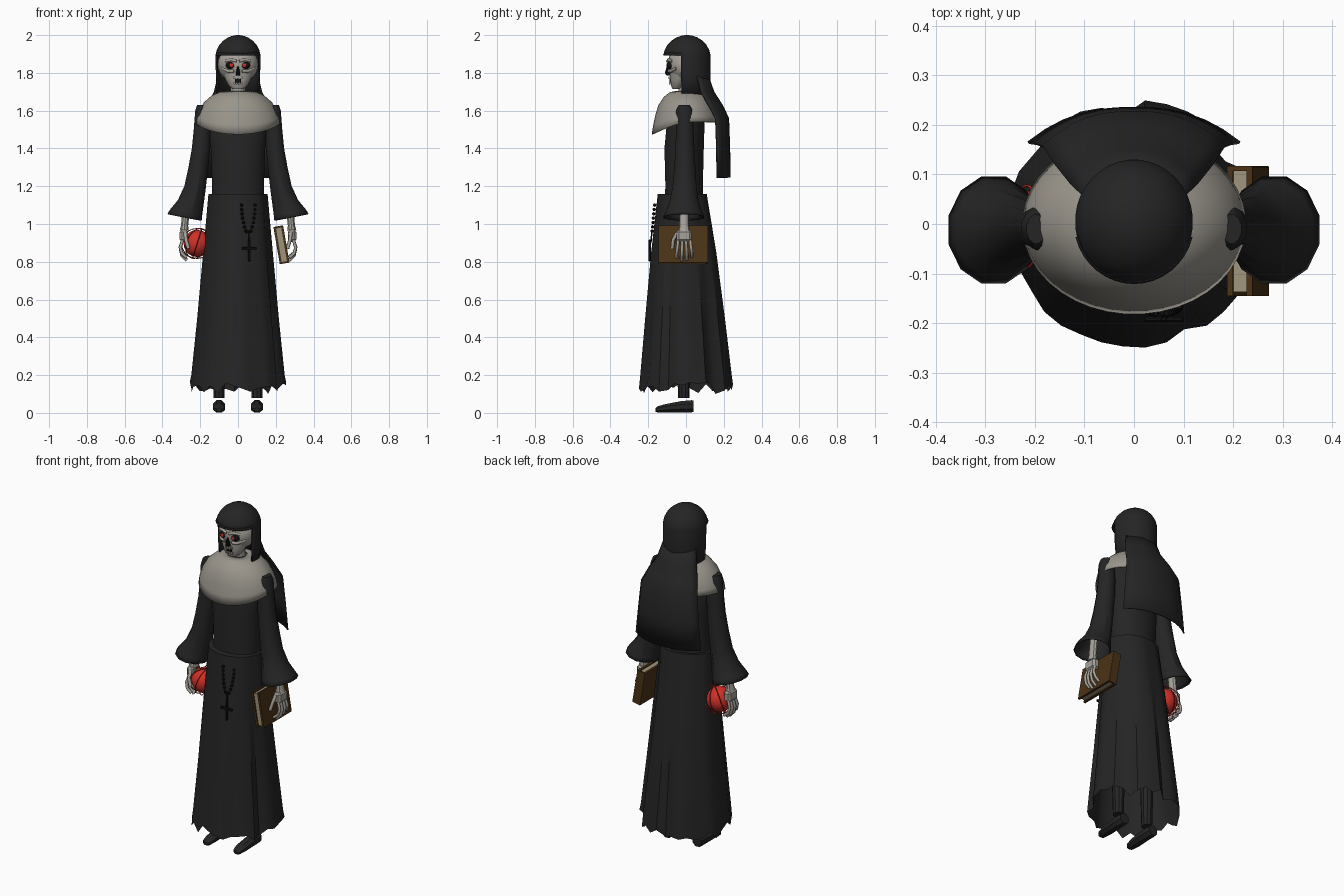
import bpy, bmesh, math, random
from mathutils import Vector, Matrix

random.seed(4)
cube = bpy.data.objects.get("Cube")
if cube:
    bpy.data.objects.remove(cube)


def material(name, rgb):
    m = bpy.data.materials.new(name)
    m.use_nodes = True
    m.diffuse_color = (*rgb, 1)
    bsdf = m.node_tree.nodes["Principled BSDF"]
    bsdf.inputs["Base Color"].default_value = (*rgb, 1)
    bsdf.inputs["Roughness"].default_value = 0.8
    return m


CLOTH = material("black cloth", (0.018, 0.018, 0.018))
LINEN = material("grey linen", (0.32, 0.30, 0.26))
BONE = material("pale bone", (0.38, 0.36, 0.32))
DARK = material("dark hollow", (0.006, 0.006, 0.006))
RED = material("red", (0.62, 0.03, 0.02))
LEATHER = material("brown leather", (0.07, 0.032, 0.008))
PAPER = material("old paper", (0.34, 0.29, 0.2))


def finish(name, bm, mat, thick=0):
    bmesh.ops.recalc_face_normals(bm, faces=bm.faces[:])
    mesh = bpy.data.meshes.new(name)
    bm.to_mesh(mesh)
    bm.free()
    ob = bpy.data.objects.new(name, mesh)
    bpy.context.collection.objects.link(ob)
    mesh.materials.append(mat)
    if thick:
        mod = ob.modifiers.new("thickness", "SOLIDIFY")
        mod.thickness = thick
    return ob


def loft(name, rings, mat, n=16, warp=None, caps=(True, True), thick=0, cut=None):
    """Skin elliptical rings (cx, cy, z, rx, ry); warp edits each point."""
    bm = bmesh.new()
    rows = []
    for k, (cx, cy, z, rx, ry) in enumerate(rings):
        row = []
        for i in range(n):
            a = math.tau * (i + 0.5) / n
            p = Vector((cx + rx * math.cos(a), cy + ry * math.sin(a), z))
            row.append(bm.verts.new(warp(p, k, i, a) if warp else p))
        rows.append(row)
    for lo, hi in zip(rows, rows[1:]):
        for i in range(n):
            j = (i + 1) % n
            bm.faces.new((lo[i], lo[j], hi[j], hi[i]))
    for row, closed in zip((rows[0], rows[-1]), caps):
        if closed:
            bm.faces.new(row)
    if cut:
        gone = [f for f in bm.faces if cut(f.calc_center_median())]
        bmesh.ops.delete(bm, geom=gone, context="FACES")
    return finish(name, bm, mat, thick)


def ball(name, loc, size, mat, seg=16):
    bm = bmesh.new()
    bmesh.ops.create_uvsphere(bm, u_segments=seg, v_segments=max(5, seg // 2), radius=1)
    bm.transform(Matrix.Translation(loc) @ Matrix.Diagonal((*size, 1)))
    return finish(name, bm, mat)


def box(name, loc, size, mat, tilt=0, bevel=0):
    bm = bmesh.new()
    bmesh.ops.create_cube(bm, size=1)
    bm.transform(Matrix.Diagonal((*size, 1)))
    if bevel:
        bmesh.ops.bevel(bm, geom=bm.edges[:], offset=bevel, segments=1, affect="EDGES")
    bm.transform(Matrix.Translation(loc) @ Matrix.Rotation(tilt, 4, "Y"))
    return finish(name, bm, mat)


def tube(name, points, radius, mat, cyclic=False):
    cu = bpy.data.curves.new(name, "CURVE")
    cu.dimensions = "3D"
    cu.bevel_depth, cu.bevel_resolution, cu.use_fill_caps = radius, 1, True
    sp = cu.splines.new("POLY")
    sp.points.add(len(points) - 1)
    for p, co in zip(sp.points, points):
        p.co = (*co, 1)
    sp.use_cyclic_u = cyclic
    cu.materials.append(mat)
    ob = bpy.data.objects.new(name, cu)
    bpy.context.collection.objects.link(ob)
    return ob


# Pleated skirt with a torn hem
N = 36
fold = [random.choice((0, 0, 0.03, 0.12)) for _ in range(N)]
hem = [random.uniform(-0.035, 0.03) for _ in range(N)]


def pleat(p, k, i, a):
    depth = (0.1, 0.5, 0.85, 1, 1)[k]
    front = max(0, -math.sin(a)) ** 4
    f = 1 - fold[i] * depth * (1 - 0.7 * front)
    return Vector((p.x * f, p.y * f, p.z + (hem[i] if k == 4 else 0)))


loft("skirt", [(0, -0.02, 1.16, 0.157, 0.13), (0, -0.012, 0.85, 0.185, 0.173),
               (0, -0.005, 0.5, 0.217, 0.212), (0, 0, 0.2, 0.248, 0.243),
               (0, 0, 0.135, 0.256, 0.25)], CLOTH, N, pleat, (True, False))

# Bodice
loft("bodice", [(0, -0.01, 1.1, 0.14, 0.105), (0, -0.01, 1.2, 0.138, 0.1),
                (0, -0.01, 1.4, 0.145, 0.105), (0, 0, 1.56, 0.165, 0.1),
                (0, 0, 1.64, 0.14, 0.08), (0, 0, 1.67, 0.06, 0.055)], CLOTH, 24)


# Linen shoulder cape, longer at the front
def cape_drop(p, k, i, a):
    return p - Vector((0, 0, 0.065 * (k / 6) ** 2 * max(0, -math.sin(a)) ** 1.3))


loft("shoulder_cape", [(0, 0, 1.705, 0.05, 0.05), (0, 0, 1.70, 0.095, 0.085),
                       (0, 0, 1.68, 0.14, 0.118), (0, 0, 1.645, 0.18, 0.147),
                       (0, 0, 1.605, 0.206, 0.163), (0, 0, 1.57, 0.22, 0.174),
                       (0, 0, 1.54, 0.226, 0.182)], LINEN, 40, cape_drop, (False, False), 0.006)

# Head: neck, skull and jaw
loft("neck", [(0, 0, 1.66, 0.042, 0.042), (0, 0, 1.78, 0.038, 0.04)], BONE, 12)
ball("skull", (0, 0, 1.845), (0.108, 0.098, 0.1), BONE, 24)
loft("jaw", [(0, -0.05, 1.715, 0.03, 0.022), (0, -0.045, 1.735, 0.052, 0.036),
             (0, -0.035, 1.77, 0.07, 0.05), (0, -0.03, 1.82, 0.085, 0.058)], BONE, 16)
loft("nose_hollow", [(0, -0.09, 1.785, 0.013, 0.014), (0, -0.097, 1.80, 0.012, 0.016),
                     (0, -0.096, 1.835, 0.004, 0.006)], DARK, 8)
box("mouth", (0, -0.078, 1.758), (0.034, 0.02, 0.026), DARK, bevel=0.004)
for x in (-0.018, -0.006, 0.006, 0.018):
    box("upper_tooth", (x, -0.086, 1.774), (0.009, 0.012, 0.014), BONE)
    box("lower_tooth", (x, -0.084, 1.744), (0.009, 0.012, 0.012), BONE)
for s, side in ((1, "left"), (-1, "right")):
    ball(side + "_eye_socket", (s * 0.038, -0.079, 1.84), (0.027, 0.022, 0.021), DARK)
    ball(side + "_iris", (s * 0.034, -0.098, 1.841), (0.011, 0.006, 0.011), RED, 10)
    tube(side + "_brow", [(s * 0.008, -0.098, 1.862), (s * 0.035, -0.092, 1.87),
                          (s * 0.066, -0.074, 1.862)], 0.008, BONE)
    tube(side + "_cheekbone", [(s * 0.022, -0.09, 1.81), (s * 0.05, -0.082, 1.808),
                               (s * 0.085, -0.05, 1.825)], 0.009, BONE)

# Hood, open over the face
dome = [(0, 0.005, 1.88 + 0.12 * math.sin(t), 0.12 * math.cos(t), 0.126 * math.cos(t))
        for t in (0.14, 0.35, 0.6, 0.85, 1.1, 1.3, 1.45, 1.55)]
loft("hood", [(0, 0.008, 1.67, 0.112, 0.118), (0, 0.006, 1.78, 0.118, 0.124)] + dome,
     CLOTH, 36, None, (False, True), 0.008,
     lambda c: c.z < 1.89 and c.y < -0.03)
tube("hood_brim", [(0.115 * math.cos(a), 0.005 + 0.119 * math.sin(a), 1.898)
                   for a in (math.pi * (1.08 + 0.84 * i / 16) for i in range(17))], 0.007, CLOTH)

# Veil hanging down the back: (z, y, half width, wrap)
bm = bmesh.new()
rows = []
for z, y, w, wrap in ((1.79, 0.118, 0.105, 0.06), (1.70, 0.15, 0.128, 0.07),
                      (1.63, 0.195, 0.16, 0.075), (1.56, 0.228, 0.185, 0.07),
                      (1.40, 0.234, 0.2, 0.07), (1.245, 0.236, 0.215, 0.07)):
    rows.append([bm.verts.new((w * u / 6, y - wrap * abs(u / 6) ** 2.5, z))
                 for u in range(-6, 7)])
for lo, hi in zip(rows, rows[1:]):
    for i in range(12):
        bm.faces.new((lo[i], lo[i + 1], hi[i + 1], hi[i]))
finish("veil", bm, CLOTH, 0.006)

for s, side in ((1, "left"), (-1, "right")):
    # Bell sleeve with a slanted cuff
    def slant(p, k, i, a, s=s):
        return p + Vector((0, 0, 0.2 * (s * p.x - 0.28))) if k > 4 else p

    loft(side + "_sleeve", [(s * 0.197, -0.01, 1.63, 0.02, 0.03), (s * 0.188, -0.008, 1.6, 0.04, 0.046),
                            (s * 0.188, -0.006, 1.5, 0.048, 0.048), (s * 0.196, -0.006, 1.4, 0.05, 0.052),
                            (s * 0.21, -0.006, 1.3, 0.054, 0.058), (s * 0.228, -0.008, 1.2, 0.058, 0.066),
                            (s * 0.25, -0.01, 1.12, 0.07, 0.08), (s * 0.275, -0.012, 1.06, 0.088, 0.1),
                            (s * 0.283, -0.012, 1.035, 0.094, 0.112)],
         CLOTH, 12, slant, (True, False), 0.005)

    # Bony hand
    loft(side + "_forearm", [(s * 0.268, -0.01, 1.14, 0.022, 0.024), (s * 0.283, -0.01, 0.99, 0.02, 0.026),
                             (s * 0.285, -0.01, 0.965, 0.026, 0.032)], BONE, 10)
    box(side + "_palm", (s * 0.286, -0.01, 0.938), (0.045, 0.08, 0.065), BONE, 0, 0.012)
    for k, length in enumerate((0.085, 0.1, 0.105, 0.09)):
        y = 0.022 - 0.021 * k
        spread = (1.5 - k) * 0.006
        tube(side + "_finger", [(s * 0.292, y, 0.92), (s * 0.306, y + spread / 2, 0.912 - length * 0.4),
                                (s * 0.298, y + spread, 0.912 - length * 0.75),
                                (s * 0.272, y + spread, 0.912 - length)], 0.0085, BONE)
    tube(side + "_thumb", [(s * 0.28, -0.045, 0.955), (s * 0.275, -0.068, 0.915),
                           (s * 0.262, -0.072, 0.87)], 0.01, BONE)

    # Leg and shoe
    loft(side + "_leg", [(s * 0.1, -0.012, 0.08, 0.03, 0.03), (s * 0.1, -0.012, 0.35, 0.036, 0.038),
                         (s * 0.09, -0.012, 0.9, 0.05, 0.05)], CLOTH, 10)
    shoe = loft(side + "_shoe", [(0, 0.035, -0.04, 0.03, 0.032), (0, 0.035, -0.03, 0.034, 0.035),
                                 (0, 0.032, 0.03, 0.035, 0.032), (0, 0.024, 0.11, 0.034, 0.024),
                                 (0, 0.018, 0.15, 0.026, 0.018), (0, 0.016, 0.162, 0.014, 0.01)], CLOTH, 8)
    shoe.location.x = s * 0.1
    shoe.rotation_euler.x = math.pi / 2

# Red orb held in a wire cage
CENTRE = Vector((-0.216, -0.005, 0.897))
ball("orb", CENTRE, (0.072,) * 3, RED, 20)
for k in range(4):
    turn = Matrix.Rotation(k * math.pi / 4, 3, "Z") @ Matrix.Rotation(0.3, 3, "X")
    tube("orb_ring", [CENTRE + turn @ Vector((0.083 * math.cos(t), 0, 0.083 * math.sin(t)))
                      for t in (math.tau * i / 24 for i in range(24))], 0.0025, RED, True)

# Book tucked against the left hand
LEAN = -0.17
lean = Matrix.Rotation(LEAN, 3, "Y")
for part, dx, size, mat in (("book_pages", 0, (0.03, 0.245, 0.185), PAPER),
                            ("book_outer_cover", 0.02, (0.012, 0.26, 0.2), LEATHER),
                            ("book_inner_cover", -0.02, (0.012, 0.26, 0.2), LEATHER)):
    box(part, Vector((0.23, -0.015, 0.89)) + lean @ Vector((dx, 0, 0)), size, mat, LEAN)
box("book_spine", (0.23, 0.112, 0.89), (0.05, 0.01, 0.2), LEATHER, LEAN)


# Rosary beads and cross on the skirt front
def skirt_front(z):
    return -0.16 - 0.1 * (1.16 - z)


for s in (-1, 1):
    for k in range(7):
        z = 1.1 - 0.023 * k
        x = 0.055 + s * 0.036 * math.cos(k / 6 * 1.4) ** 0.6
        ball("rosary_bead", (x, skirt_front(z), z), (0.009,) * 3, DARK, 8)
tube("rosary_cord", [(0.057, skirt_front(0.96), 0.965), (0.06, skirt_front(0.9), 0.9)], 0.004, DARK)
box("cross_upright", (0.06, -0.192, 0.86), (0.014, 0.012, 0.115), DARK, 0, 0.003)
box("cross_arm", (0.06, -0.192, 0.872), (0.08, 0.012, 0.014), DARK, 0, 0.003)

# Smooth shading with crisp edges
bpy.ops.object.select_all(action="DESELECT")
for ob in bpy.context.scene.objects:
    if ob.type == "MESH":
        ob.select_set(True)
        bpy.context.view_layer.objects.active = ob
bpy.ops.object.shade_smooth_by_angle(angle=math.radians(32))
